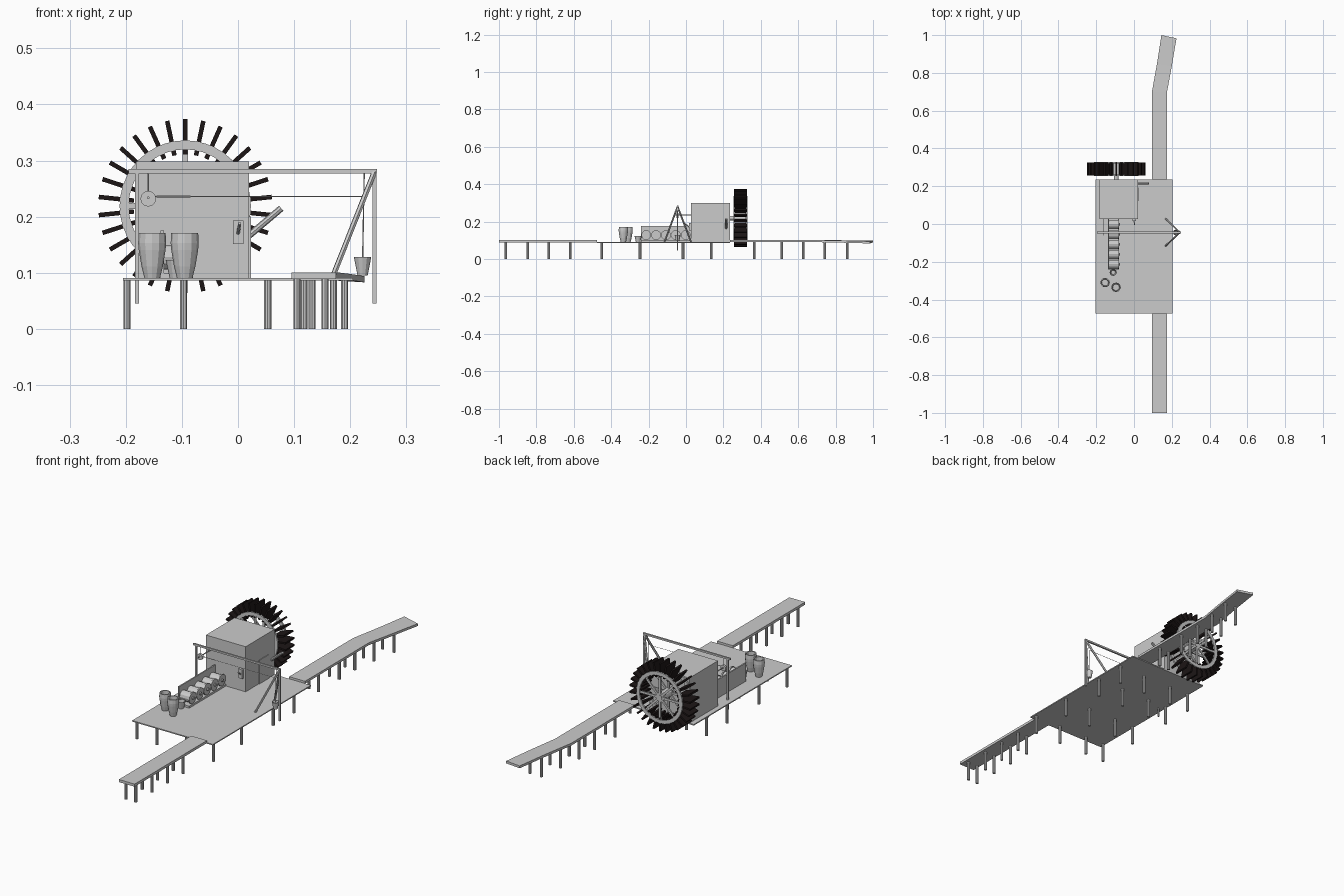
import bpy, bmesh, math
from mathutils import Vector, Matrix

if "Cube" in bpy.data.objects:
    bpy.data.objects.remove(bpy.data.objects["Cube"])


def make(name, bm, mat=None):
    bmesh.ops.recalc_face_normals(bm, faces=bm.faces[:])
    me = bpy.data.meshes.new(name)
    bm.to_mesh(me)
    bm.free()
    ob = bpy.data.objects.new(name, me)
    bpy.context.collection.objects.link(ob)
    if mat:
        me.materials.append(mat)
    return ob


def add_box(bm, x, y, z, mat=Matrix()):
    c = Vector(((x[0] + x[1]) / 2, (y[0] + y[1]) / 2, (z[0] + z[1]) / 2))
    s = Matrix.Diagonal((x[1] - x[0], y[1] - y[0], z[1] - z[0], 1))
    bmesh.ops.create_cube(bm, size=1, matrix=mat @ Matrix.Translation(c) @ s)


def add_rod(bm, a, b, r, sides=8, r2=None):
    a, b = Vector(a), Vector(b)
    d = b - a
    m = Matrix.Translation((a + b) / 2) @ d.to_track_quat('Z', 'Y').to_matrix().to_4x4()
    bmesh.ops.create_cone(bm, cap_ends=True, segments=sides, radius1=r,
                          radius2=r if r2 is None else r2, depth=d.length, matrix=m)


def box(name, x, y, z):
    bm = bmesh.new()
    add_box(bm, x, y, z)
    return make(name, bm)


def rod(name, a, b, r, sides=8, r2=None):
    bm = bmesh.new()
    add_rod(bm, a, b, r, sides, r2)
    return make(name, bm)


def lathe(name, profile, loc, sides=12):
    bm = bmesh.new()
    rings = []
    for r, z in profile:
        rings.append([bm.verts.new((loc[0] + r * math.cos(i * math.tau / sides),
                                    loc[1] + r * math.sin(i * math.tau / sides), loc[2] + z))
                      for i in range(sides)])
    for p, q in zip(rings, rings[1:]):
        for i in range(sides):
            j = (i + 1) % sides
            bm.faces.new((p[i], p[j], q[j], q[i]))
    bm.faces.new(rings[0])
    bm.faces.new(rings[-1])
    return make(name, bm)


# platform deck and front walkway
box("platform", (-.205, .205), (-.475, .236), (.086, .091))
box("front_walkway", (.095, .175), (-1, -.475), (.089, .101))

# rear walkway, bending to the right and dipping at its end
bm = bmesh.new()
rows = [(.095, .236, .175, .236, .101, .101), (.095, .7, .175, .7, .101, .101),
        (.122, .85, .2, .835, .1, .098), (.145, 1, .225, .983, .099, .094)]
loops = []
for xl, yl, xr, yr, zl, zr in rows:
    loops.append([bm.verts.new(p) for p in
                  ((xl, yl, zl), (xr, yr, zr), (xr, yr, zr - .011), (xl, yl, zl - .011))])
for p, q in zip(loops, loops[1:]):
    for i in range(4):
        j = (i + 1) % 4
        bm.faces.new((p[i], p[j], q[j], q[i]))
bm.faces.new(loops[0])
bm.faces.new(loops[-1])
make("rear_walkway", bm)

# piles under the deck and walkways
bm = bmesh.new()
piles = [(x, y) for x in (-.198, -.097, .053, .19) for y in (-.45, -.246, -.016, .134)]
piles += [(x, y) for x in (.105, .155) for y in (-.963, -.845, -.733, -.62, .364, .513, .626)]
piles += [(.117, .743), (.17, .743), (.132, .861), (.19, .861)]
for x, y in piles:
    add_rod(bm, (x, y, 0), (x, y, .09), .0068, 10)
make("piles", bm)

# mill house with door, control box and spout
box("mill_house", (-.182, .02), (.027, .236), (.09, .298))
box("door", (.02, .023), (.123, .193), (.091, .2))
box("control_box", (-.009, .01), (.016, .028), (.151, .193))
rod("control_lever", (0, .018, .17), (.003, -.004, .188), .003, 6)
rod("spout", (.018, .215, .165), (.077, .215, .215), .006, 8)

# water wheel
cx, cy, cz = -.094, .291, .219
black = bpy.data.materials.new("black")
black.diffuse_color = (.012, .008, .008, 1)
black.use_nodes = True
black.node_tree.nodes["Principled BSDF"].inputs["Base Color"].default_value = black.diffuse_color
paddles, spokes, rims = bmesh.new(), bmesh.new(), bmesh.new()
centre = Matrix.Translation((cx, cy, cz))
for i in range(30):
    turn = centre @ Matrix.Rotation(i * math.tau / 30, 4, 'Y')
    add_box(paddles, (-.004, .004), (-.034, .034), (.092, .155), turn)
for i in range(8):
    turn = centre @ Matrix.Rotation(i * math.tau / 8, 4, 'Y')
    for y in (-.031, .031):
        add_box(spokes, (-.005, .005), (y - .003, y + .003), (.01, .104), turn)
for y in (-.0325, .0325):
    n = 40
    ring = [[rims.verts.new((cx + r * math.sin(i * math.tau / n), cy + y + s,
                             cz + r * math.cos(i * math.tau / n)))
             for r, s in ((.101, -.004), (.117, -.004), (.117, .004), (.101, .004))]
            for i in range(n)]
    for i in range(n):
        p, q = ring[i], ring[(i + 1) % n]
        for k in range(4):
            rims.faces.new((p[k], p[(k + 1) % 4], q[(k + 1) % 4], q[k]))
make("wheel_paddles", paddles, black)
make("wheel_spokes", spokes)
make("wheel_rims", rims)
rod("wheel_axle", (cx, .23, cz), (cx, .327, cz), .012, 12)
rod("wheel_hub", (cx, .257, cz), (cx, .325, cz), .02, 12)

# hoist frame over the deck
fy = -.045
box("hoist_beam", (-.195, .248), (fy - .004, fy + .004), (.277, .285))
for side, x in (("left", -.18), ("right", .243)):
    box(side + "_hoist_post", (x - .0035, x + .0035), (fy - .0035, fy + .0035), (.045, .28))
for side, y in (("front", -.115), ("back", .027)):
    rod(side + "_hoist_brace", (.243, fy, .28), (.168, y, .091), .005, 6)

# pulley, rope and hanging bucket
rod("pulley", (-.16, fy - .005, .232), (-.16, fy + .005, .232), .014, 12)
rod("pulley_hanger", (-.16, fy, .28), (-.16, fy, .232), .0015, 6)
rod("pulley_axle", (-.16, -.06, .234), (-.16, .03, .234), .0025, 6)
rod("pulley_handle", (-.145, fy, .236), (-.085, fy, .236), .0016, 6)
rod("long_rope", (-.16, fy, .236), (.225, fy, .236), .0009, 6)
rod("bucket_rope", (.225, fy, .278), (.222, fy, .12), .0011, 6)
lathe("hanging_bucket", [(.009, 0), (.0155, .033), (.0135, .033), (.0085, .005)], (.222, fy, .095))

# roller bench in front of the house
box("bench_panel", (-.138, -.132), (-.24, .027), (.091, .175))
box("bench_base", (-.138, -.08), (-.24, .027), (.091, .1))
bm = bmesh.new()
for i in range(5):
    y = -.213 + i * .053
    add_rod(bm, (-.135, y, .128), (-.084, y, .128), .022, 12)
    add_rod(bm, (-.086, y, .128), (-.08, y, .128), .026, 12)
    add_rod(bm, (-.08, y, .128), (-.074, y, .128), .007, 8)
make("bench_rollers", bm)

# barrels and small bucket
barrel = [(.014, 0), (.019, .02), (.024, .05), (.025, .062), (.024, .08), (.019, .08), (.017, .045)]
for n, (x, y) in enumerate(((-.153, -.31), (-.095, -.335))):
    lathe("barrel_%d" % (n + 1), barrel, (x, y, .091))
lathe("small_bucket", [(.012, 0), (.019, .032), (.016, .032), (.011, .006)], (-.11, -.256, .091))
